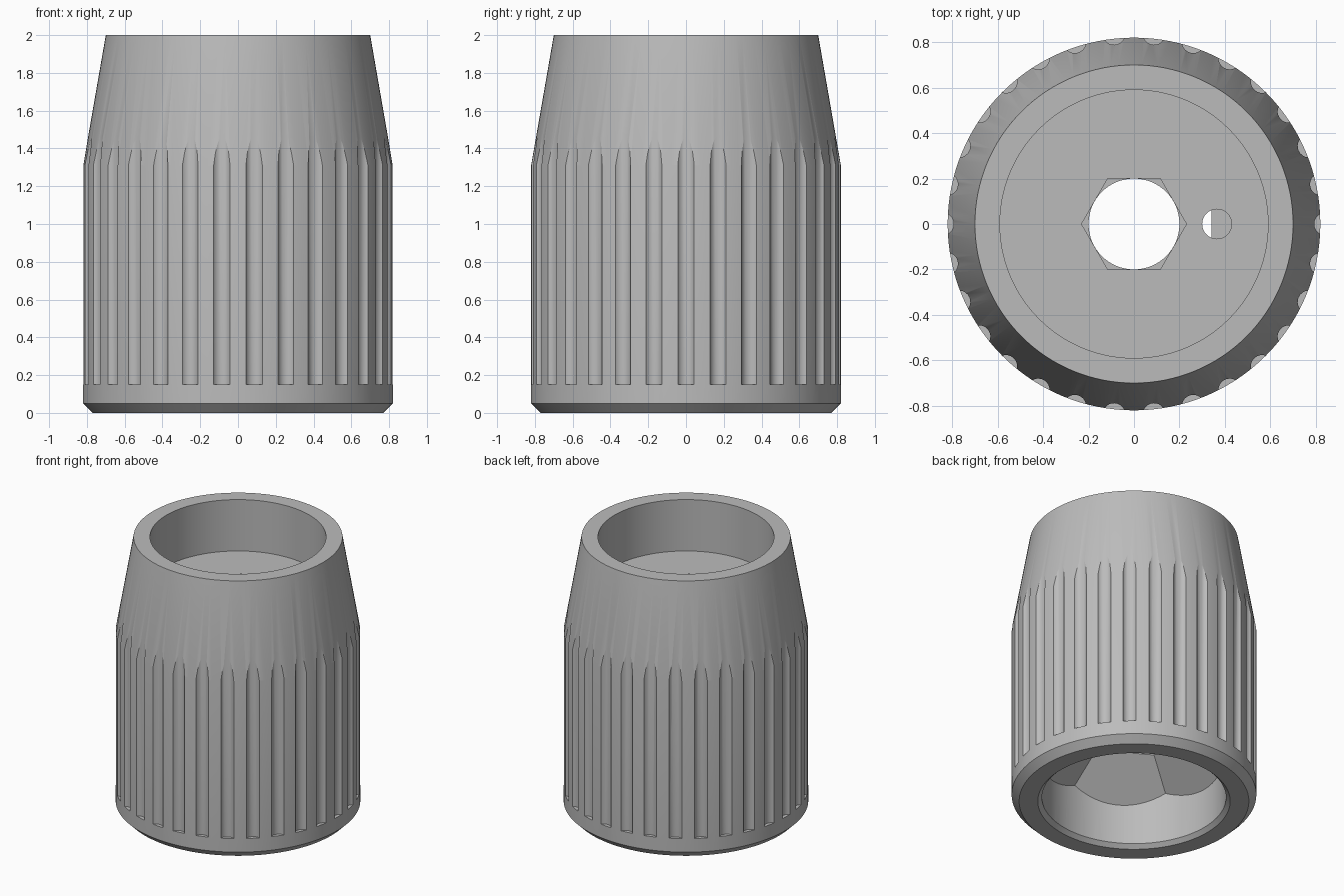
import bpy, bmesh
from math import pi, sin, cos, radians
from mathutils import Matrix

cube = bpy.data.objects.get("Cube")
if cube:
    bpy.data.objects.remove(cube, do_unlink=True)

grey = bpy.data.materials.new("plain grey")
grey.use_nodes = True
grey.diffuse_color = (0.5, 0.5, 0.5, 1)
grey.node_tree.nodes["Principled BSDF"].inputs["Base Color"].default_value = (0.5, 0.5, 0.5, 1)


def make_object(name, bm):
    bmesh.ops.recalc_face_normals(bm, faces=bm.faces)
    mesh = bpy.data.meshes.new(name)
    bm.to_mesh(mesh)
    bm.free()
    mesh.materials.append(grey)
    obj = bpy.data.objects.new(name, mesh)
    bpy.context.collection.objects.link(obj)
    return obj


def add_stack(bm, rings, sides, turn=0.0, x=0.0, y=0.0):
    """Closed solid of regular polygon rings given as (radius, z)."""
    loops = []
    for r, z in rings:
        loops.append([bm.verts.new((x + r * cos(turn + 2 * pi * i / sides),
                                    y + r * sin(turn + 2 * pi * i / sides), z))
                      for i in range(sides)])
    for a, b in zip(loops, loops[1:]):
        for i in range(sides):
            j = (i + 1) % sides
            bm.faces.new((a[i], a[j], b[j], b[i]))
    bm.faces.new(loops[0])
    bm.faces.new(loops[-1])


def stack(name, rings, sides, **kw):
    bm = bmesh.new()
    add_stack(bm, rings, sides, **kw)
    return make_object(name, bm)


def combine(target, cutter, operation="DIFFERENCE"):
    mod = target.modifiers.new(cutter.name, "BOOLEAN")
    mod.operation = operation
    mod.solver = "EXACT"
    mod.object = cutter
    bpy.context.view_layer.objects.active = target
    bpy.ops.object.modifier_apply(modifier=mod.name)
    bpy.data.objects.remove(cutter, do_unlink=True)


# Sizes
RIM, SIDE, TOP = 0.77, 0.82, 0.70
BORE, NUT, SHAFT = 0.617, 0.34, 0.20
LEDGE, SLOPE, LOW = 0.57, 0.9, -0.1
HEX = 1 / cos(radians(30))

# Tapered body with the open recess in its top
body = stack("knob_body", [(RIM, 0), (SIDE, 0.05), (SIDE, 1.31), (TOP, 2),
                           (0.59, 2), (0.59, 1.62)], 128)

# Bottom bore that closes in as a six-sided funnel
bore = stack("bore_cutter", [(BORE, LOW), (BORE, 0.8)], 128)
funnel = stack("funnel_cutter", [((NUT + (LEDGE - LOW) / SLOPE) * HEX, LOW - 0.0),
                                 (NUT * HEX, LEDGE)], 6, turn=radians(30))
combine(bore, funnel, "INTERSECT")
combine(body, bore)
combine(body, stack("entry_chamfer_cutter", [(0.675, -0.03), (0.61, 0.035)], 128))

# Nut pocket, shaft hole, bolt head pocket and small blind hole
combine(body, stack("nut_pocket_cutter", [(NUT * HEX, 0.5), (NUT * HEX, 1.2)], 6,
                    turn=radians(30)))
combine(body, stack("shaft_cutter", [(SHAFT, 1.0), (SHAFT, 1.8)], 64))
combine(body, stack("bolt_head_cutter", [(SHAFT * HEX, 1.4), (SHAFT * HEX, 1.8)], 6))
combine(body, stack("pin_hole_cutter", [(0.065, 1.1), (0.065, 1.8)], 32, x=0.365))

# Ring of grip grooves
bm = bmesh.new()
for i in range(30):
    a = 2 * pi * i / 30
    add_stack(bm, [(0.05, 0.15), (0.05, 1.7)], 24, turn=a,
              x=0.843 * cos(a), y=0.843 * sin(a))
combine(body, make_object("groove_cutter", bm))

bpy.ops.object.select_all(action="DESELECT")
body.select_set(True)
bpy.context.view_layer.objects.active = body
bpy.ops.object.shade_smooth_by_angle(angle=radians(25))
